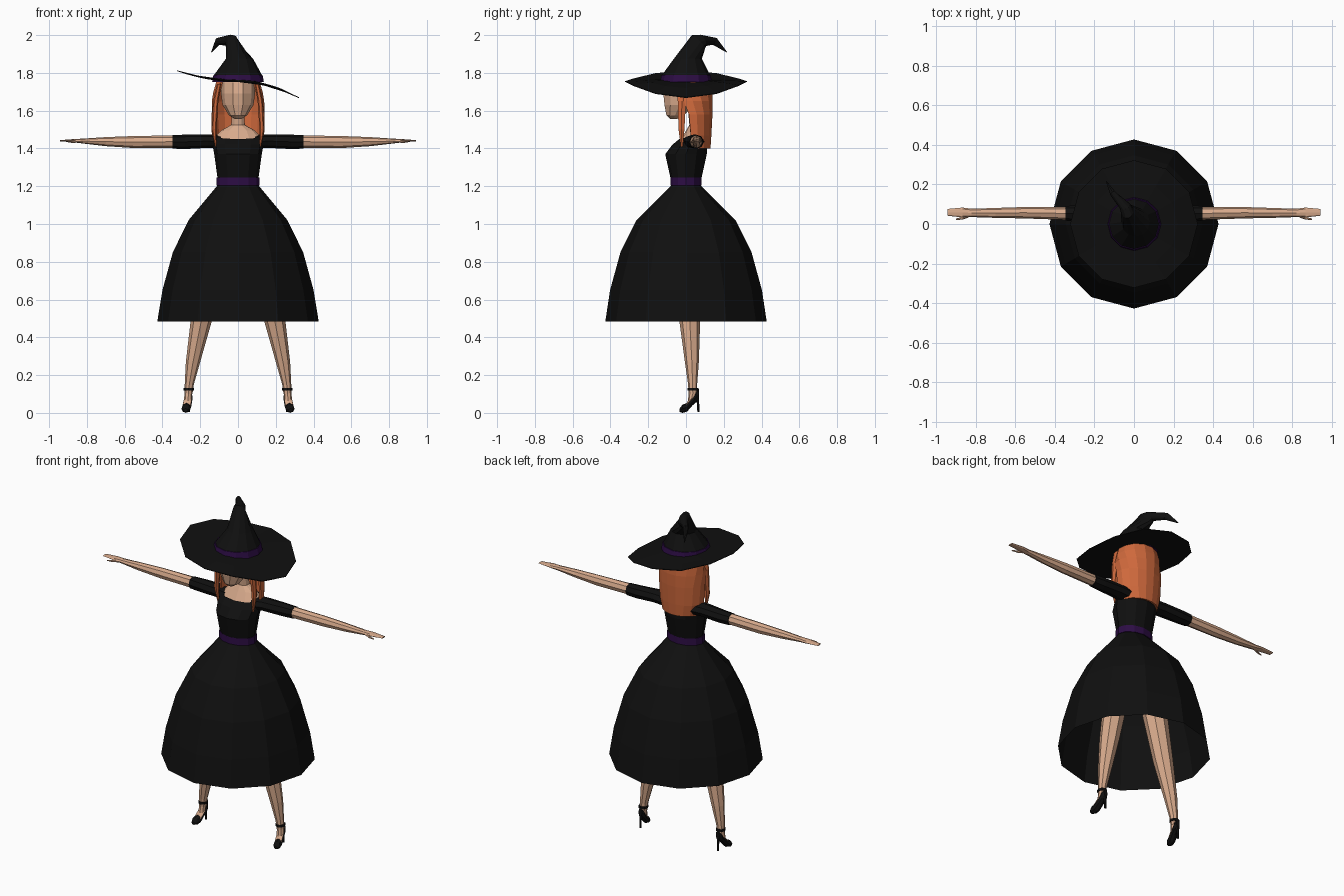
import bpy, bmesh, math
from mathutils import Vector as V


def material(name, rgb):
    m = bpy.data.materials.new(name)
    m.diffuse_color = (*rgb, 1)
    return m


BLACK = material("black_cloth", (0.005, 0.005, 0.005))
PURPLE = material("dark_purple", (0.026, 0.004, 0.06))
SKIN = material("skin", (0.68, 0.40, 0.26))
HAIR = material("orange_hair", (0.62, 0.14, 0.045))


def ring(c, u, v, n=12):
    """Ellipse of n points around c, with half axes u and v."""
    c, u, v = V(c), V(u), V(v)
    return [c + u * math.cos(2 * math.pi * i / n) + v * math.sin(2 * math.pi * i / n)
            for i in range(n)]


def flat(x, y, z, rx, ry, n=12):
    return ring((x, y, z), (rx, 0, 0), (0, ry, 0), n)


def side_ring(x, y, z, ry, rz, n=8):
    return ring((x, y, z), (0, ry, 0), (0, 0, rz), n)


def loft(name, rings, mat, cap=True, closed=True, sign=1):
    """Skin a row of equal-length point rings; sign -1 mirrors across x."""
    bm = bmesh.new()
    rows = [[bm.verts.new((p.x * sign, p.y, p.z)) for p in r] for r in rings]
    n = len(rows[0])
    for a, b in zip(rows, rows[1:]):
        for i in range(n if closed else n - 1):
            j = (i + 1) % n
            bm.faces.new((a[i], a[j], b[j], b[i]))
    if cap:
        bm.faces.new(rows[0])
        bm.faces.new(rows[-1])
    bmesh.ops.recalc_face_normals(bm, faces=bm.faces)
    me = bpy.data.meshes.new(name)
    bm.to_mesh(me)
    bm.free()
    me.materials.append(mat)
    ob = bpy.data.objects.new(name, me)
    bpy.context.collection.objects.link(ob)
    return ob


# Dress: bell skirt, belt and bodice
loft("skirt", [flat(0, 0, z, rx, ry) for z, rx, ry in (
    (0.485, 0.427, 0.427), (0.65, 0.40, 0.402), (0.85, 0.345, 0.347),
    (1.02, 0.262, 0.263), (1.205, 0.108, 0.078))], BLACK, cap=False)
loft("belt", [flat(0, 0, 1.204, 0.113, 0.083), flat(0, 0, 1.246, 0.113, 0.083)], PURPLE)
loft("bodice", [
    flat(0, 0, 1.22, 0.105, 0.077),
    flat(0, 0, 1.37, 0.126, 0.11),
    flat(0, 0.02, 1.42, 0.135, 0.092),
    ring((0, 0.035, 1.465), (0.13, 0, 0), (0, 0.07, 0.015))], BLACK, cap=False)

# Chest, neck and head
loft("chest_and_neck", [
    ring((0, 0.035, 1.455), (0.127, 0, 0), (0, 0.067, 0.015)),
    flat(0, 0.046, 1.495, 0.09, 0.045),
    flat(0, 0.05, 1.525, 0.036, 0.032),
    flat(0, 0.04, 1.63, 0.033, 0.032)], SKIN)
loft("head", [flat(0, y, z, rx, ry, 10) for y, z, rx, ry in (
    (-0.065, 1.557, 0.018, 0.02), (-0.058, 1.575, 0.048, 0.048),
    (-0.033, 1.63, 0.082, 0.085), (-0.022, 1.69, 0.09, 0.103),
    (-0.01, 1.75, 0.088, 0.1), (0, 1.80, 0.07, 0.075))], SKIN)

# Hair: open shell round the back, with a loose strand on each side
shell = []
for z, rx, ry, start in ((1.40, 0.115, 0.095, 0), (1.47, 0.133, 0.10, -3),
                         (1.58, 0.136, 0.106, -8), (1.65, 0.133, 0.108, -22),
                         (1.70, 0.126, 0.106, -38), (1.775, 0.105, 0.085, -42)):
    angles = [math.radians(start + (180 - 2 * start) * i / 9) for i in range(10)]
    shell.append([V((rx * math.cos(a), 0.03 + ry * math.sin(a), z)) for a in angles])
hair = loft("back_hair", shell, HAIR, cap=False, closed=False)
mod = hair.modifiers.new("thickness", 'SOLIDIFY')
mod.thickness = 0.012
mod.offset = 0

# Hat: rolled brim, band and cone with a bent tip
def brim_height(x):
    if x > 0:
        return 1.752 - 0.82 * x * x
    return 1.752 + 0.55 * x * x


def brim_ring(r, dz=0.0):
    return [V((p.x, p.y, brim_height(p.x) + dz)) for p in flat(0, 0, 0, r, r)]


loft("hat_brim", [brim_ring(0.10), brim_ring(0.22), brim_ring(0.322),
                  brim_ring(0.322, 0.004), brim_ring(0.22, 0.008),
                  brim_ring(0.10, 0.012)], BLACK, cap=False)
loft("hat_band", [flat(0, 0, 1.752, 0.137, 0.137), flat(0, 0, 1.79, 0.13, 0.13)], PURPLE)
loft("hat_cone", [
    flat(0, 0, 1.76, 0.132, 0.132),
    flat(0, 0, 1.79, 0.126, 0.126),
    flat(0.008, 0.01, 1.875, 0.072, 0.074),
    ring((-0.035, 0.066, 1.964), (0.03, 0.012, 0), (-0.01, 0.035, -0.036)),
    ring((-0.045, 0.09, 1.972), (0.026, 0.012, 0), (-0.004, 0.014, -0.03)),
    ring((-0.105, 0.152, 1.967), (0.014, 0.007, 0), (0.004, -0.01, -0.018)),
    ring((-0.14, 0.215, 1.91), (0.002, 0.001, 0), (0.001, -0.002, -0.001))], BLACK)

for side, s in (("right", -1), ("left", 1)):
    loft(side + "_hair_strand", [flat(x, y, z, rx, ry, 6) for x, y, z, rx, ry in (
        (0.10, -0.025, 1.74, 0.012, 0.028), (0.118, -0.022, 1.65, 0.014, 0.025),
        (0.127, -0.024, 1.50, 0.013, 0.018), (0.118, -0.022, 1.41, 0.004, 0.006))],
        HAIR, sign=s)

    # Arm with sleeve, hand and thumb
    loft(side + "_sleeve", [side_ring(*r) for r in (
        (0.09, 0.04, 1.435, 0.058, 0.036), (0.16, 0.045, 1.439, 0.05, 0.036),
        (0.28, 0.053, 1.435, 0.042, 0.038), (0.346, 0.054, 1.435, 0.037, 0.036))],
        BLACK, sign=s)
    loft(side + "_arm", [side_ring(*r) for r in (
        (0.32, 0.053, 1.436, 0.033, 0.033), (0.55, 0.057, 1.434, 0.029, 0.032),
        (0.70, 0.056, 1.436, 0.025, 0.024), (0.82, 0.056, 1.439, 0.021, 0.013),
        (0.865, 0.058, 1.441, 0.025, 0.009), (0.943, 0.059, 1.441, 0.017, 0.003))],
        SKIN, sign=s)
    loft(side + "_thumb", [side_ring(*r, 6) for r in (
        (0.835, 0.045, 1.438, 0.012, 0.007), (0.865, 0.03, 1.435, 0.007, 0.006),
        (0.9, 0.023, 1.433, 0.004, 0.003))], SKIN, sign=s)

    # Leg and foot
    loft(side + "_leg", [flat(*r, 8) for r in (
        (0.262, 0.036, 0.10, 0.021, 0.022), (0.258, 0.035, 0.15, 0.024, 0.024),
        (0.238, 0.031, 0.27, 0.038, 0.037), (0.195, 0.02, 0.485, 0.056, 0.055),
        (0.135, 0.012, 0.80, 0.074, 0.068), (0.085, 0.005, 1.05, 0.075, 0.07))],
        SKIN, sign=s)
    loft(side + "_foot", [ring((x, y, z), (w, 0, 0), (0, d, h), 8)
                          for x, y, z, w, d, h in (
        (0.262, 0.036, 0.11, 0.02, 0.021, 0.002), (0.265, 0.03, 0.075, 0.021, 0.02, 0.012),
        (0.272, -0.002, 0.038, 0.021, 0.012, 0.015))], SKIN, sign=s)

    # High-heeled shoe: body, spike heel and ankle strap
    loft(side + "_shoe", [ring((x, y, z), (w, 0, 0), (0, 0, h), 8)
                          for x, y, z, w, h in (
        (0.278, -0.034, 0.014, 0.012, 0.009), (0.276, -0.018, 0.022, 0.023, 0.022),
        (0.272, 0.006, 0.03, 0.024, 0.023), (0.266, 0.035, 0.06, 0.023, 0.02),
        (0.262, 0.054, 0.085, 0.022, 0.028), (0.261, 0.068, 0.1, 0.012, 0.026))],
        BLACK, sign=s)
    loft(side + "_heel", [flat(0.262, y, z, r, r, 6) for y, z, r in (
        (0.066, 0.005, 0.007), (0.064, 0.05, 0.007), (0.056, 0.085, 0.014))],
        BLACK, sign=s)
    loft(side + "_ankle_strap", [flat(0.261, 0.037, z, 0.027, 0.029, 8)
                                 for z in (0.118, 0.132)], BLACK, sign=s)
